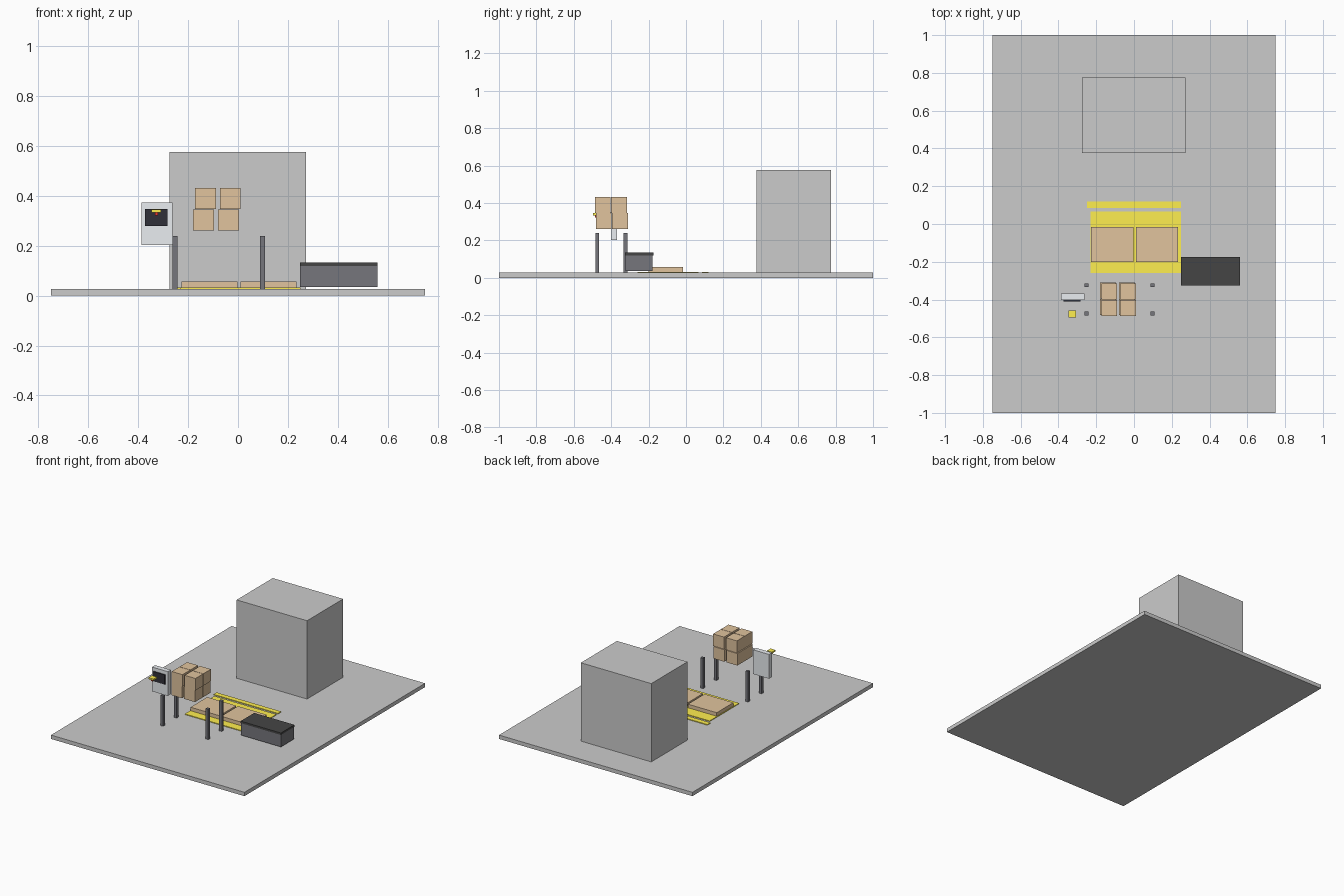
import bpy, bmesh

if "Cube" in bpy.data.objects:
    bpy.data.objects.remove(bpy.data.objects["Cube"])


def material(name, rgb):
    m = bpy.data.materials.new(name)
    m.diffuse_color = (*rgb, 1)
    m.use_nodes = True
    m.node_tree.nodes["Principled BSDF"].inputs["Base Color"].default_value = m.diffuse_color
    return m


YELLOW = material("yellow", (1.0, 0.86, 0.08))
CARD = material("cardboard", (0.75, 0.55, 0.34))
STEEL = material("dark_steel", (0.18, 0.18, 0.2))
BLACK = material("black", (0.06, 0.06, 0.06))
SCREEN = material("screen_glass", (0.03, 0.03, 0.04))
PANEL = material("panel_grey", (0.82, 0.85, 0.88))
RED = material("red", (0.8, 0.04, 0.03))


def box(name, x, y, z, mat=None):
    """Axis-aligned box from (min, max) ranges."""
    bm = bmesh.new()
    bmesh.ops.create_cube(bm, size=1)
    for v in bm.verts:
        for i, (lo, hi) in enumerate((x, y, z)):
            v.co[i] = (lo + hi) / 2 + v.co[i] * (hi - lo)
    mesh = bpy.data.meshes.new(name)
    bm.to_mesh(mesh)
    bm.free()
    ob = bpy.data.objects.new(name, mesh)
    bpy.context.collection.objects.link(ob)
    if mat:
        mesh.materials.append(mat)
    return ob


# Floor and large machine block
FLOOR = 0.027
box("floor_slab", (-0.75, 0.75), (-1, 1), (0, FLOOR))
box("machine_block", (-0.274, 0.272), (0.376, 0.776), (FLOOR, 0.576))

# Yellow floor markings
box("floor_marking", (-0.23, 0.25), (-0.26, 0.067), (FLOOR, 0.032), YELLOW)
box("floor_stripe", (-0.25, 0.25), (0.085, 0.12), (FLOOR, 0.032), YELLOW)

# Flat pallets side by side
for i, x in enumerate((-0.227, 0.01)):
    box(f"pallet_{i}", (x, x + 0.224), (-0.201, -0.016), (0.031, 0.057), CARD)

# Table legs
for i, x in enumerate((-0.252, 0.098)):
    for j, y in enumerate((-0.474, -0.324)):
        box(f"table_leg_{i}{j}", (x - 0.01, x + 0.01), (y - 0.01, y + 0.01),
            (FLOOR, 0.24), STEEL)

# Stacked cartons, upper layer slightly shifted
S = 0.084
for k, (x0, y0, z0) in enumerate(((-0.18, -0.482, 0.262), (-0.173, -0.487, 0.347))):
    for i in range(2):
        for j in range(2):
            x, y = x0 + i * 0.1, y0 + j * 0.087
            box(f"carton_{k}{i}{j}", (x, x + S), (y, y + S), (z0, z0 + S), CARD)

# Conveyor with dark belt
box("conveyor_body", (0.248, 0.559), (-0.323, -0.179), (0.035, 0.12), STEEL)
box("conveyor_belt", (0.248, 0.56), (-0.325, -0.175), (0.12, 0.134), BLACK)

# Control panel, screen and emergency switch
box("control_panel", (-0.386, -0.263), (-0.402, -0.368), (0.203, 0.373), PANEL)
box("control_screen", (-0.372, -0.282), (-0.409, -0.402), (0.28, 0.348), SCREEN)
box("switch_plate", (-0.346, -0.308), (-0.496, -0.457), (0.334, 0.345), YELLOW)
box("switch_button", (-0.333, -0.321), (-0.487, -0.475), (0.322, 0.334), RED)
